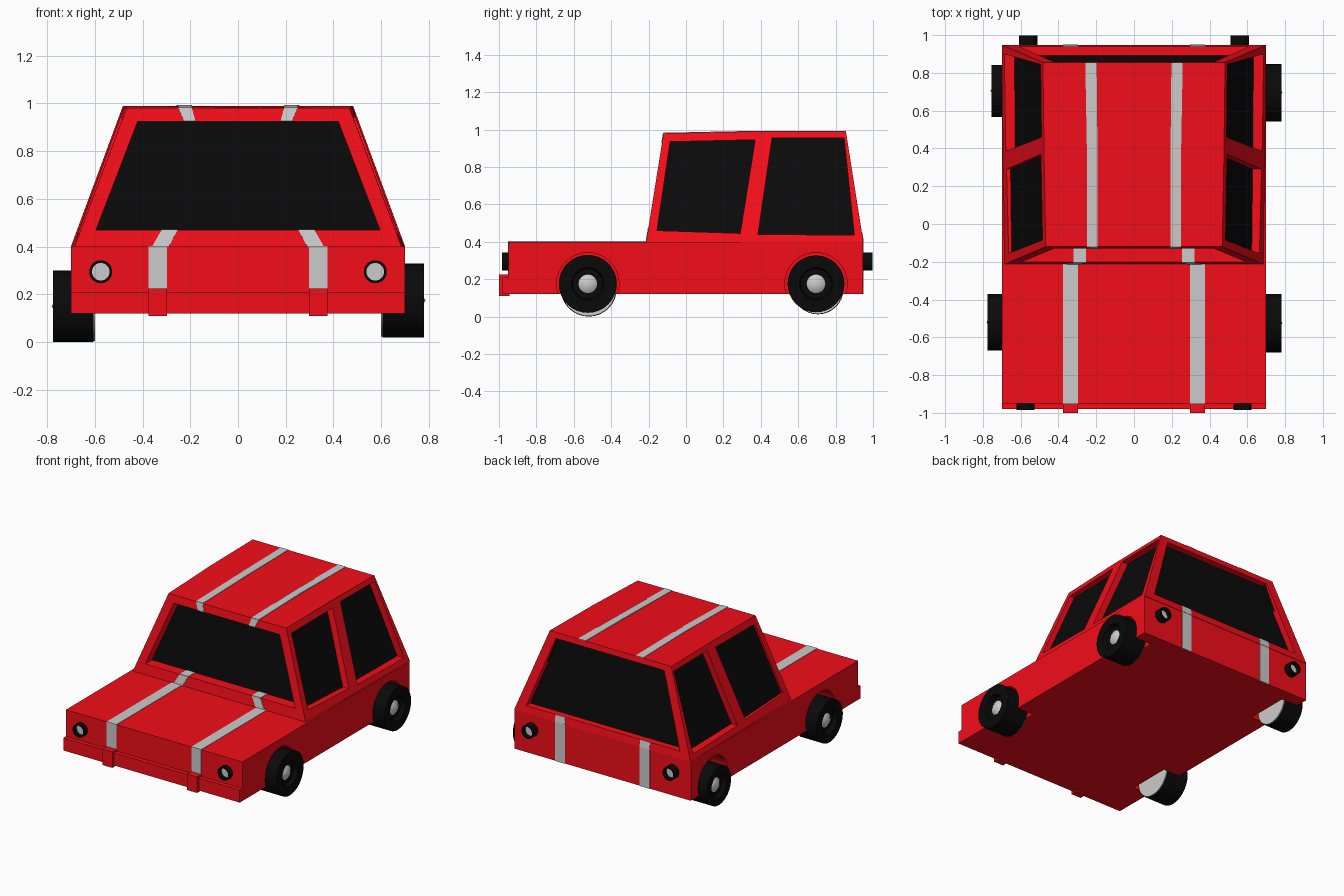
import bpy, bmesh
from math import pi
from mathutils import Vector

if "Cube" in bpy.data.objects:
    bpy.data.objects.remove(bpy.data.objects["Cube"])


def mat(name, col):
    m = bpy.data.materials.new(name)
    m.diffuse_color = (*col, 1)
    m.use_nodes = True
    m.node_tree.nodes["Principled BSDF"].inputs["Base Color"].default_value = m.diffuse_color
    return m


RED = mat("red_paint", (0.9, 0.004, 0.01))
BLACK = mat("black", (0.003, 0.003, 0.003))


def finish(bm, name, material=None):
    bmesh.ops.recalc_face_normals(bm, faces=bm.faces)
    me = bpy.data.meshes.new(name)
    bm.to_mesh(me)
    bm.free()
    ob = bpy.data.objects.new(name, me)
    bpy.context.collection.objects.link(ob)
    if material:
        me.materials.append(material)
    return ob


def prism(name, a, b, material=None):
    """Solid between two matching outlines."""
    bm = bmesh.new()
    va = [bm.verts.new(p) for p in a]
    vb = [bm.verts.new(p) for p in b]
    bm.faces.new(va)
    bm.faces.new(vb)
    n = len(va)
    for i in range(n):
        j = (i + 1) % n
        bm.faces.new((va[i], va[j], vb[j], vb[i]))
    return finish(bm, name, material)


def box(name, x0, x1, y0, y1, z0, z1, material=None):
    ring = [(x0, y0), (x1, y0), (x1, y1), (x0, y1)]
    return prism(name, [(x, y, z0) for x, y in ring], [(x, y, z1) for x, y in ring], material)


def lathe(name, profile, axis, centre, material=None):
    """Revolve (distance along axis, radius) points."""
    bm = bmesh.new()
    ax = Vector(axis)
    c = Vector(centre)
    vs = [bm.verts.new(c + ax * d + Vector((0, 0, r))) for d, r in profile]
    es = [bm.edges.new(e) for e in zip(vs, vs[1:])]
    bmesh.ops.spin(bm, geom=vs + es, cent=c, axis=ax, angle=2 * pi, steps=32)
    bmesh.ops.remove_doubles(bm, verts=bm.verts, dist=1e-4)
    ob = finish(bm, name, material)
    bpy.context.view_layer.objects.active = ob
    ob.select_set(True)
    bpy.ops.object.shade_smooth_by_angle(angle=0.5)
    ob.select_set(False)
    return ob


def cut(ob, cutter):
    m = ob.modifiers.new("cut", "BOOLEAN")
    m.operation = "DIFFERENCE"
    m.solver = "EXACT"
    m.object = cutter
    bpy.context.view_layer.objects.active = ob
    bpy.ops.object.modifier_apply(modifier=m.name)
    bpy.data.objects.remove(cutter)


def stripe(name, quad, normal):
    n = Vector(normal).normalized()
    prism(name, [Vector(p) - n * 0.004 for p in quad], [Vector(p) + n * 0.003 for p in quad])


# Body and bumper
body = box("body", -0.7, 0.7, -0.95, 0.945, 0.12, 0.4, RED)
box("front_bumper", -0.7, 0.7, -0.98, -0.945, 0.12, 0.21, RED)

# Cabin with a slightly kinked roof
base = [(-0.685, -0.213, 0.4), (0.685, -0.213, 0.4), (0.693, 0.36, 0.4),
        (0.7, 0.948, 0.4), (-0.7, 0.948, 0.4), (-0.693, 0.36, 0.4)]
roof = [(-0.467, -0.12, 0.98), (0.467, -0.12, 0.98), (0.476, 0.36, 0.99),
        (0.482, 0.855, 0.99), (-0.482, 0.855, 0.99), (-0.476, 0.36, 0.99)]
cabin = prism("cabin", base, roof, RED)


# Surface positions of the sloped cabin sides at height z
def slope(lo, hi, z):
    return lo + (hi - lo) * (z - 0.4) / 0.585


def side_x(z): return slope(0.692, 0.475, z)
def front_y(z): return slope(-0.213, -0.12, z)
def rear_y(z): return slope(0.948, 0.856, z)


def window(name, place, depth):
    """place(offset) gives the outline shifted outward by offset."""
    cut(cabin, prism("cutter", place(0.1), place(-depth)))
    prism(name, place(-depth - 0.01), place(-depth + 0.003), BLACK)


wind = [(-0.595, 0.47), (0.595, 0.47), (0.42, 0.925), (-0.42, 0.925)]
window("windscreen", lambda o: [(x, front_y(z) - o, z) for x, z in wind], 0.08)
back = [(-0.61, 0.45), (0.61, 0.45), (0.43, 0.95), (-0.43, 0.95)]
window("rear_window", lambda o: [(x, rear_y(z) + o, z) for x, z in back], 0.05)
door = [(-0.155, 0.46), (0.29, 0.445), (0.37, 0.945), (-0.085, 0.935)]
quarter = [(0.385, 0.44), (0.9, 0.435), (0.845, 0.955), (0.46, 0.955)]
for s, tag in ((1, "right"), (-1, "left")):
    for part, pts, d in (("front", door, 0.05 if s > 0 else 0.025), ("rear", quarter, 0.05)):
        window(f"{tag}_{part}_side_window",
               lambda o: [(s * (side_x(z) + o), y, z) for y, z in pts], d)

# Wheels: (y, z, radius, outer x) on each side
wheels = {("right", "front"): (-0.525, 0.175, 0.155, 0.78),
          ("right", "rear"): (0.695, 0.175, 0.152, 0.78),
          ("left", "front"): (-0.52, 0.15, 0.15, 0.775),
          ("left", "rear"): (0.705, 0.15, 0.138, 0.755)}
for (tag, end), (y, z, r, x) in wheels.items():
    s = 1 if tag == "right" else -1
    c, ax = (0, y, z), (s, 0, 0)
    well = (0, -0.525 if end == "front" else 0.695, 0.175)
    cut(body, lathe("cutter", [(0.57, 0), (0.57, 0.167), (0.75, 0.167), (0.75, 0)], ax, well))
    lathe(f"{tag}_{end}_tyre", [(0.605, 0), (0.605, r), (x, r), (x, 0.088),
                                (x - 0.03, 0.08), (x - 0.03, 0)], ax, c, BLACK)
    lathe(f"{tag}_{end}_hub", [(x - 0.035, 0), (x - 0.03, 0.05), (x + 0.006, 0)], ax, c)
    lathe(f"{tag}_{end}_inner_rim", [(0.598, 0), (0.598, r * 0.97), (0.61, r * 0.97), (0.61, 0)], ax, c)

# Lamps: black ring with a recessed grey lens
for s, tag in ((1, "right"), (-1, "left")):
    for end, x, d, y0, y1 in (("head", 0.575, -1, 0.94, 0.985), ("tail", 0.56, 1, 0.935, 0.998)):
        c, ax = (s * x, 0, 0.295), (0, d, 0)
        lathe(f"{tag}_{end}lamp_ring", [(y0, 0.048), (y1, 0.048), (y1, 0.037), (y0, 0.037), (y0, 0.048)],
              ax, c, BLACK)
        lathe(f"{tag}_{end}lamp_lens", [(y0, 0), (y0, 0.038), (y1 - 0.03, 0.038), (y1 - 0.03, 0)], ax, c)

    # Racing stripes running from bumper over the roof to the tail
    a, b = s * 0.297, s * 0.375
    box(f"{tag}_bumper_block", min(a, b), max(a, b), -1.0, -0.945, 0.11, 0.225, RED)
    stripe(f"{tag}_nose_stripe", [(a, -0.95, 0.22), (b, -0.95, 0.22), (b, -0.95, 0.403), (a, -0.95, 0.403)], (0, -1, 0))
    stripe(f"{tag}_hood_stripe", [(a, -0.952, 0.4), (b, -0.952, 0.4), (b, -0.2, 0.4), (a, -0.2, 0.4)], (0, 0, 1))
    c, d = s * 0.253, s * 0.32
    stripe(f"{tag}_cowl_stripe", [(s * 0.29, front_y(0.4), 0.4), (s * 0.36, front_y(0.4), 0.4),
                                  (d, front_y(0.47), 0.47), (c, front_y(0.47), 0.47)], (0, -1, 0.16))
    stripe(f"{tag}_sill_stripe", [(c, -0.202, 0.47), (d, -0.202, 0.47), (d, -0.125, 0.47), (c, -0.125, 0.47)], (0, 0, 1))
    e, f = s * 0.193, s * 0.249
    stripe(f"{tag}_header_stripe", [(s * 0.178, front_y(0.925), 0.925), (s * 0.225, front_y(0.925), 0.925),
                                    (f, -0.12, 0.98), (e, -0.12, 0.98)], (0, -1, 0.16))
    g, h = s * 0.198, s * 0.258
    stripe(f"{tag}_roof_front_stripe", [(e, -0.121, 0.98), (f, -0.121, 0.98), (f, 0.36, 0.99), (e, 0.36, 0.99)], (0, 0, 1))
    stripe(f"{tag}_roof_rear_stripe", [(e, 0.36, 0.99), (f, 0.36, 0.99), (h, 0.855, 0.99), (g, 0.855, 0.99)], (0, 0, 1))
    stripe(f"{tag}_tail_stripe", [(a, 0.946, 0.12), (b, 0.946, 0.12), (b, 0.946, 0.4), (a, 0.946, 0.4)], (0, 1, 0))
    stripe(f"{tag}_tail_frame_stripe", [(a, rear_y(0.4), 0.4), (b, rear_y(0.4), 0.4),
                                        (b, rear_y(0.45), 0.45), (a, rear_y(0.45), 0.45)], (0, 1, 0.16))
